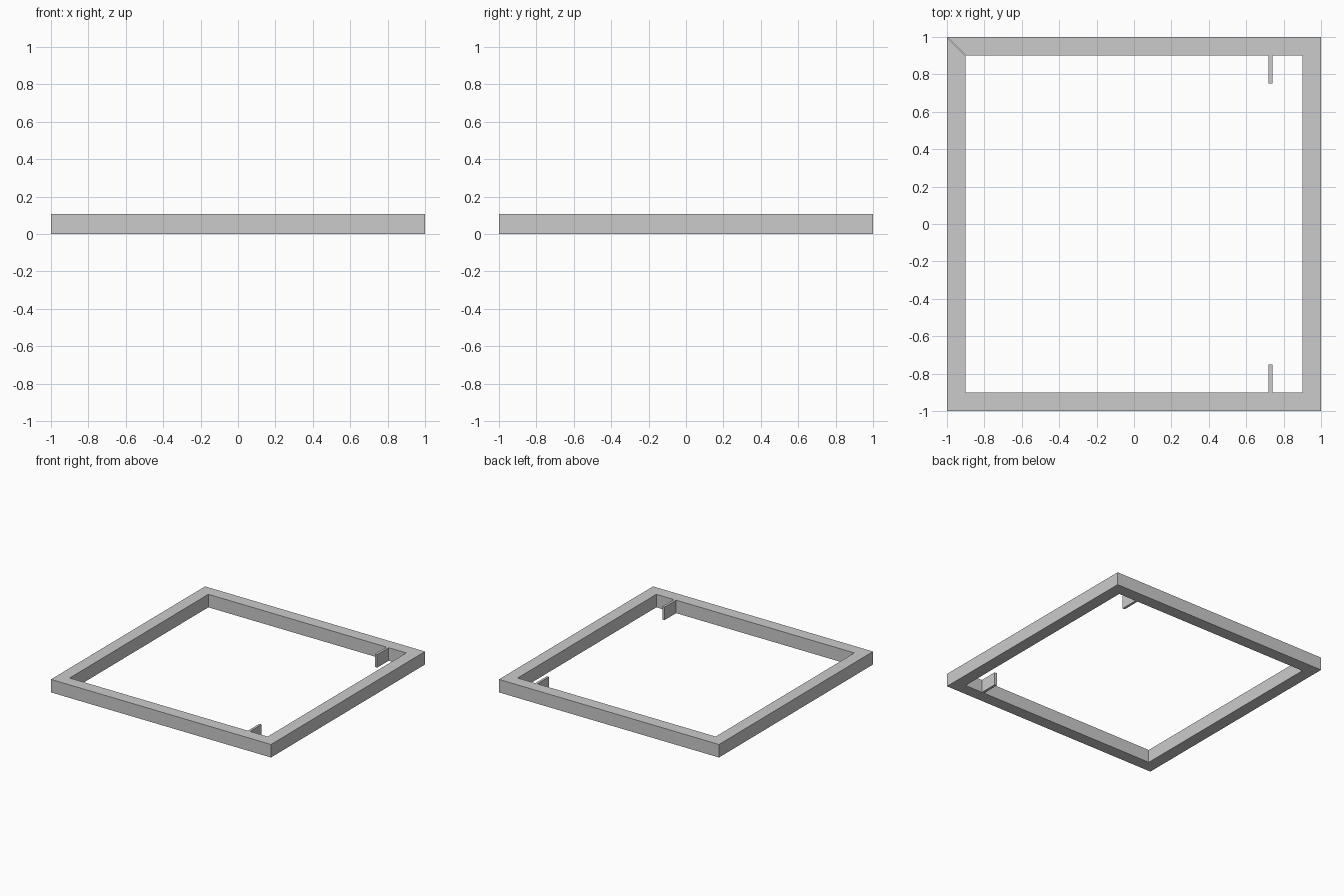
import bpy, bmesh
from math import pi
from mathutils import Matrix

if "Cube" in bpy.data.objects:
    bpy.data.objects.remove(bpy.data.objects["Cube"])

HEIGHT = 0.107
OUTER, INNER = 1.0, 0.9


def prism(name, outline, angle=0.0):
    """Extrude a flat outline from the ground up, turned about z."""
    bm = bmesh.new()
    face = bm.faces.new([bm.verts.new((x, y, 0)) for x, y in outline])
    top = bmesh.ops.extrude_face_region(bm, geom=[face])["geom"]
    bmesh.ops.translate(bm, vec=(0, 0, HEIGHT),
                        verts=[v for v in top if isinstance(v, bmesh.types.BMVert)])
    bmesh.ops.transform(bm, matrix=Matrix.Rotation(angle, 4, "Z"), verts=bm.verts)
    bmesh.ops.recalc_face_normals(bm, faces=bm.faces)
    mesh = bpy.data.meshes.new(name)
    bm.to_mesh(mesh)
    bm.free()
    obj = bpy.data.objects.new(name, mesh)
    bpy.context.collection.objects.link(obj)
    return obj


# Four mitred rails forming the square frame
rail = [(-OUTER, -OUTER), (OUTER, -OUTER), (INNER, -INNER), (-INNER, -INNER)]
for i, side in enumerate(("front", "right", "back", "left")):
    prism(f"{side}_rail", rail, i * pi / 2)

# Thin tabs reaching inward from the front and back rails
for side, s in (("front", -1), ("back", 1)):
    prism(f"{side}_tab", [(0.72, s * INNER), (0.74, s * INNER),
                          (0.74, s * 0.75), (0.72, s * 0.75)])
